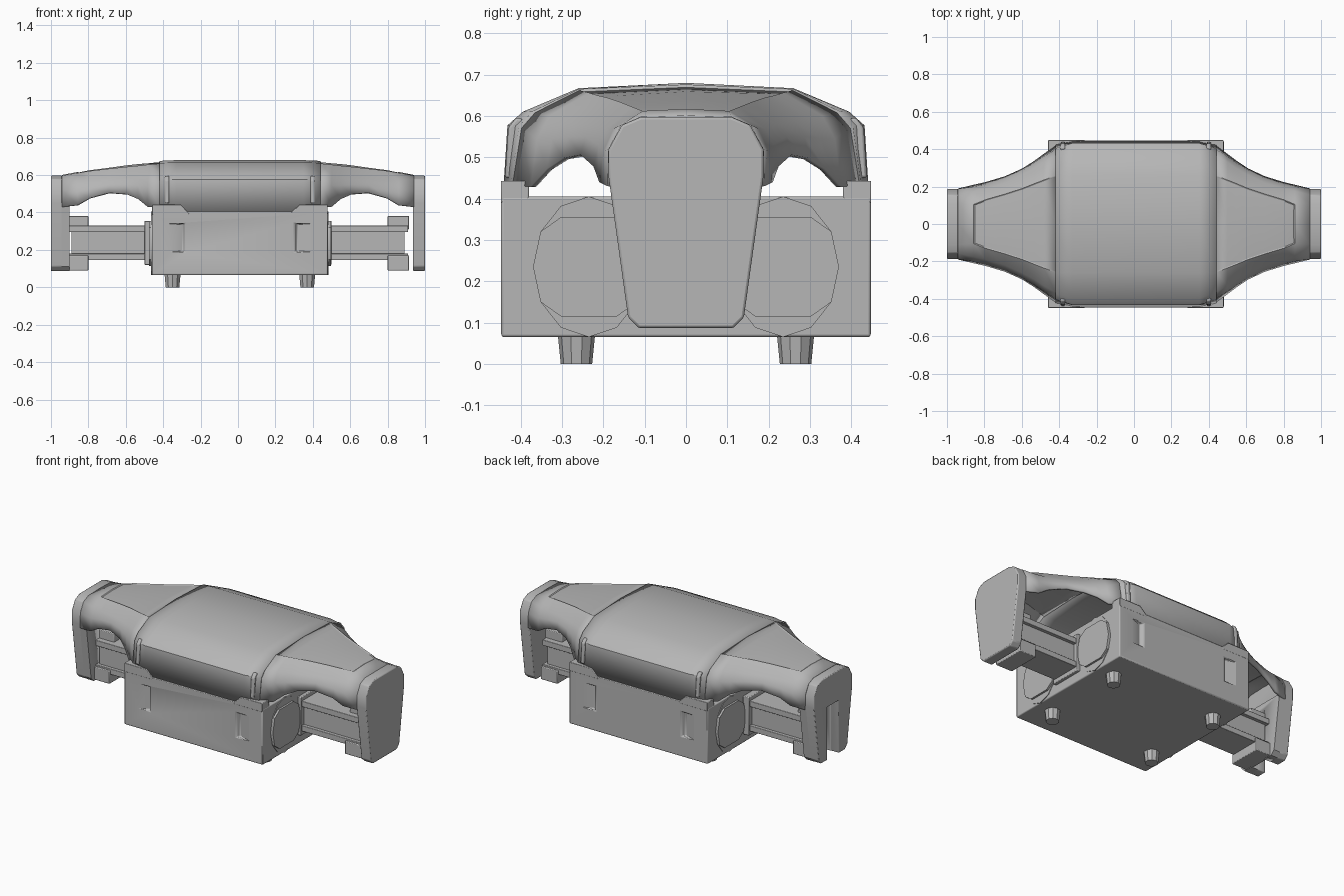
import bpy
import bmesh
import math

if "Cube" in bpy.data.objects:
    bpy.data.objects.remove(bpy.data.objects["Cube"], do_unlink=True)

grey = bpy.data.materials.new("neutral grey")
grey.use_nodes = True
grey.diffuse_color = (0.47, 0.47, 0.47, 1)
grey.node_tree.nodes["Principled BSDF"].inputs["Base Color"].default_value = (0.47, 0.47, 0.47, 1)
MID = 0.01  # centre of the body along its length


def finish(name, bm, bevel=0.0):
    mesh = bpy.data.meshes.new(name)
    bm.to_mesh(mesh)
    bm.free()
    obj = bpy.data.objects.new(name, mesh)
    bpy.context.collection.objects.link(obj)
    mesh.materials.append(grey)
    if bevel:
        mod = obj.modifiers.new("bevel", "BEVEL")
        mod.width, mod.segments, mod.limit_method = bevel, 2, "ANGLE"
    bpy.ops.object.select_all(action="DESELECT")
    obj.select_set(True)
    bpy.context.view_layer.objects.active = obj
    bpy.ops.object.shade_smooth_by_angle(angle=math.radians(30))
    return obj


def prism(name, points, start, end, axis, bevel=0.0):
    """Extrude a flat outline along x, y or z."""
    bm = bmesh.new()

    def place(p, d):
        return {"x": (d, p[0], p[1]), "y": (p[0], d, p[1]), "z": (p[0], p[1], d)}[axis]
    low = [bm.verts.new(place(p, start)) for p in points]
    high = [bm.verts.new(place(p, end)) for p in points]
    bm.faces.new(low)
    bm.faces.new(high)
    for i in range(len(points)):
        j = (i + 1) % len(points)
        bm.faces.new((low[i], low[j], high[j], high[i]))
    bmesh.ops.recalc_face_normals(bm, faces=bm.faces)
    return finish(name, bm, bevel)


def box(name, x, y, z, bevel=0.0):
    return prism(name, [(x[0], z[0]), (x[1], z[0]), (x[1], z[1]), (x[0], z[1])], y[0], y[1], "y", bevel)


def cut(obj, cutter):
    mod = obj.modifiers.new("cut", "BOOLEAN")
    mod.operation, mod.solver, mod.object = "DIFFERENCE", "EXACT", cutter
    cutter.hide_render = True
    cutter.hide_viewport = True
    # cut before bevelling
    obj.modifiers.move(len(obj.modifiers) - 1, 0)


def shell(name, sections, panel_rows=()):
    """Loft mirrored half sections into a hollow cover, with a sunk top panel."""
    bm = bmesh.new()
    rows = []
    for x, half in sections:
        full = half[::-1] + [(-y, z) for y, z in half[1:]]
        rows.append([bm.verts.new((x, y, z)) for y, z in full])
    panel = []
    for r in range(len(rows) - 1):
        for c in range(len(rows[0]) - 1):
            f = bm.faces.new((rows[r][c], rows[r][c + 1], rows[r + 1][c + 1], rows[r + 1][c]))
            if r in panel_rows and c in (3, 4):
                panel.append(f)
    bm.normal_update()
    if panel:
        bmesh.ops.inset_region(bm, faces=panel, thickness=0.006, depth=-0.004, use_boundary=False)
    obj = finish(name, bm)
    mod = obj.modifiers.new("wall", "SOLIDIFY")
    mod.thickness, mod.offset = 0.015, -1


# Central box with four grip pockets
body = box("body_box", (-0.46, 0.48), (-0.447, 0.447), (0.065, 0.405), 0.006)
for sx in (-1, 1):
    for sy in (-1, 1):
        outline = [(MID + sx * 0.285, sy * 0.46), (MID + sx * 0.305, sy * 0.425), (MID + sx * 0.42, sy * 0.46)]
        cut(body, prism("grip_cutter", outline, 0.19, 0.34, "z"))

# Raised corner walls beside the tray notch, feet and latches
for sx in (-1, 1):
    for sy in (-1, 1):
        corner = [(MID + sx * a, z) for a, z in
                  ((0.27, 0.39), (0.469, 0.39), (0.469, 0.443), (0.32, 0.443), (0.28, 0.405))]
        prism("corner_wall", corner, sy * 0.38, sy * 0.448, "y", 0.003)
        bm = bmesh.new()
        bmesh.ops.create_cone(bm, cap_ends=True, segments=10, radius1=0.038, radius2=0.045, depth=0.07)
        bmesh.ops.translate(bm, verts=bm.verts, vec=(MID + sx * 0.36, sy * 0.265, 0.035))
        finish("foot", bm)
        latch = [(sy * y, z) for y, z in ((0.40, 0.45), (0.438, 0.45), (0.430, 0.572), (0.41, 0.597), (0.39, 0.59))]
        prism("latch", latch, MID + sx * 0.378, MID + sx * 0.402, "x", 0.006)
        # Faceted oval boss on each end of the box, its front step cut flat above and below
        for out, limit in ((0.474, 0.17), (0.486, 0.12)):
            oval = []
            for i in range(12):
                a = math.tau * i / 12
                rise = 0.17 * math.sin(a)
                oval.append((sy * 0.235 + 0.135 * math.cos(a), 0.235 + max(-limit, min(limit, rise))))
            prism("end_boss", oval, MID + sx * 0.44, MID + sx * out, "x")

# Central cover
middle = [(0, 0.68), (0.26, 0.667), (0.395, 0.61), (0.432, 0.577), (0.443, 0.405)]
seam = [(0, 0.676), (0.26, 0.665), (0.37, 0.612), (0.404, 0.575), (0.425, 0.425)]
shell("middle_cover", [(-0.42, seam), (-0.33, middle), (0.35, middle), (0.44, seam)])

# Tapered end covers with arched lower edges
taper = [
    (0.44, [(0, 0.673), (0.258, 0.662), (0.365, 0.608), (0.398, 0.57), (0.42, 0.43)]),
    (0.50, [(0, 0.667), (0.235, 0.656), (0.33, 0.60), (0.36, 0.545), (0.375, 0.43)]),
    (0.55, [(0, 0.663), (0.215, 0.65), (0.295, 0.595), (0.325, 0.545), (0.337, 0.472)]),
    (0.61, [(0, 0.656), (0.19, 0.644), (0.262, 0.587), (0.287, 0.55), (0.297, 0.498)]),
    (0.70, [(0, 0.643), (0.16, 0.634), (0.22, 0.58), (0.243, 0.55), (0.255, 0.506)]),
    (0.80, [(0, 0.63), (0.13, 0.622), (0.19, 0.57), (0.212, 0.53), (0.224, 0.478)]),
    (0.86, [(0, 0.617), (0.105, 0.612), (0.175, 0.57), (0.2, 0.515), (0.21, 0.44)]),
    (0.94, [(0, 0.601), (0.11, 0.598), (0.157, 0.578), (0.188, 0.52), (0.19, 0.43)]),
]
shell("left_end_cover", taper, range(0, 6))
opposite = [(-(x - 0.02 * (0.94 - x) / 0.5), half) for x, half in reversed(taper)]
shell("right_end_cover", opposite, range(1, 7))

# End legs: one plain, one deeper and slotted
half_leg = [(0.11, 0.597), (0.155, 0.578), (0.187, 0.52), (0.187, 0.45), (0.14, 0.112), (0.115, 0.087)]
leg = half_leg + [(-y, z) for y, z in reversed(half_leg)]
prism("left_end_leg", leg, 0.935, 1.0, "x", 0.006)
inner = half_leg[3:] + [(-y, z) for y, z in reversed(half_leg[3:])]
slot = box("slot_cutter", (-1.1, -0.85), (-0.055, 0.055), (0.0, 0.41))
cut(prism("right_end_leg", leg, -1.0, -0.94, "x", 0.005), slot)
cut(prism("right_leg_inner", inner, -0.945, -0.9, "x"), slot)

# Flanged beams joining the box to the legs
for sx in (-1, 1):
    def span(a, b):
        return tuple(sorted((sx * a, sx * b)))
    box("beam_web", span(0.44, 0.89), (-0.075, 0.075), (0.17, 0.305))
    for z in ((0.145, 0.18), (0.295, 0.33)):
        box("beam_flange", span(0.44, 0.91), (-0.095, 0.095), z, 0.003)
    box("lower_lug", span(0.80, 0.915), (-0.105, 0.105), (0.09, 0.17), 0.004)
    box("upper_lug", span(0.80, 0.915), (-0.06, 0.06), (0.31, 0.382), 0.004)
    box("beam_bracket", span(0.46, 0.50), (-0.105, 0.105), (0.12, 0.355), 0.004)
